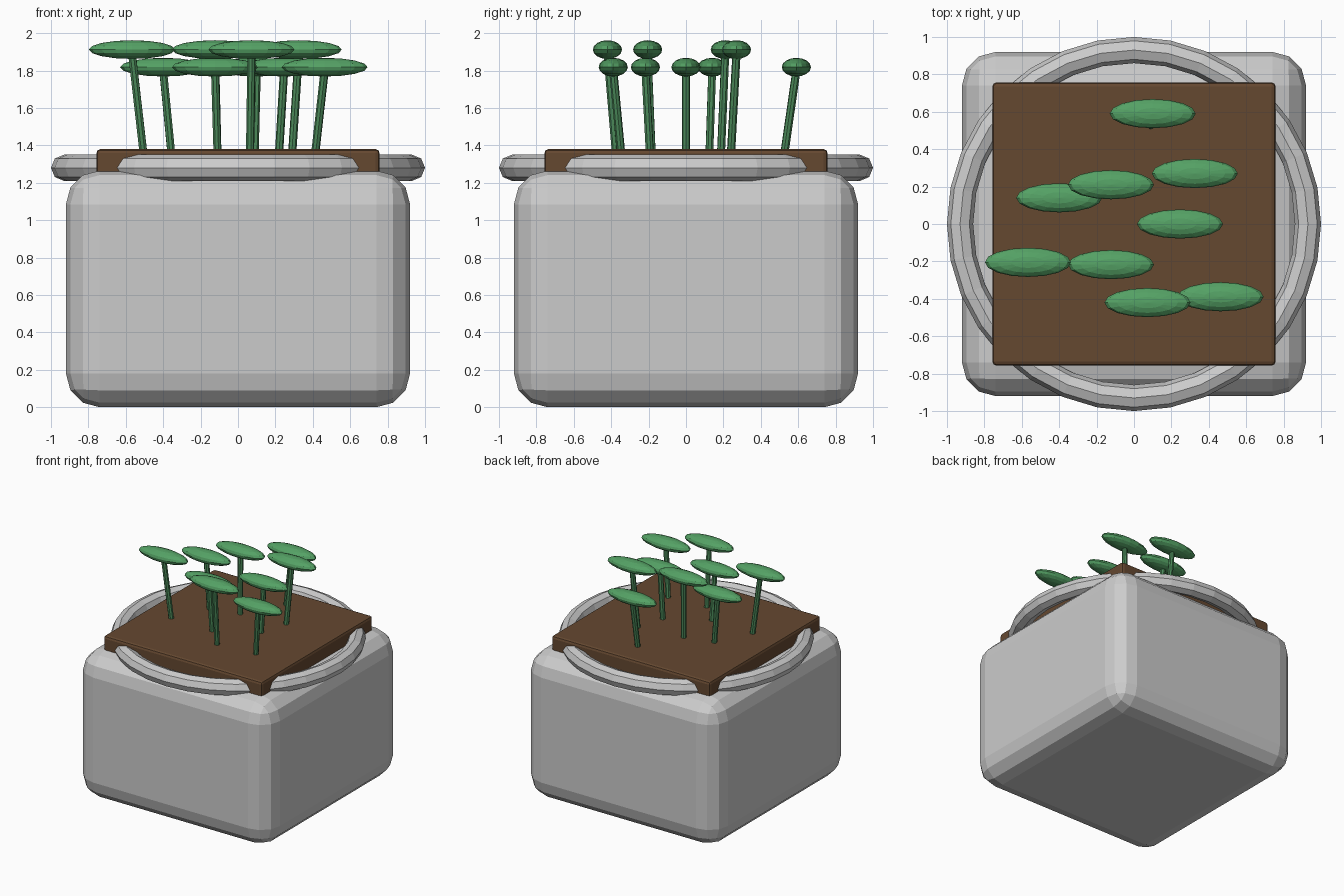
import bpy
from mathutils import Vector

if "Cube" in bpy.data.objects:
    bpy.data.objects.remove(bpy.data.objects["Cube"])


def material(name, color):
    m = bpy.data.materials.new(name)
    m.diffuse_color = (*color, 1)
    m.use_nodes = True
    m.node_tree.nodes["Principled BSDF"].inputs["Base Color"].default_value = m.diffuse_color
    return m


def finish(name, mat=None):
    ob = bpy.context.object
    ob.name = name
    if mat:
        ob.data.materials.append(mat)
    return ob


def rounded_block(name, half, z0, z1, bevel, segments, mat=None):
    bpy.ops.mesh.primitive_cube_add(size=1, location=(0, 0, (z0 + z1) / 2))
    ob = finish(name, mat)
    ob.scale = (2 * half, 2 * half, z1 - z0)
    bpy.ops.object.transform_apply(location=False, rotation=False, scale=True)
    mod = ob.modifiers.new("bevel", 'BEVEL')
    mod.width = bevel
    mod.segments = segments
    return ob


soil_brown = material("soil_brown", (0.13, 0.065, 0.03))
leaf_green = material("leaf_green", (0.09, 0.36, 0.13))
stem_green = material("stem_green", (0.07, 0.25, 0.1))

# Pot body, rim ring and soil
rounded_block("pot_body", 0.92, 0, 1.265, 0.18, 3)
bpy.ops.mesh.primitive_torus_add(major_radius=0.93, minor_radius=0.07,
                                 major_segments=32, minor_segments=8,
                                 location=(0, 0, 1.28))
finish("pot_rim")
rounded_block("soil", 0.757, 1.24, 1.38, 0.022, 2, soil_brown)

# Sprouts: leaf centre positions, stems leaning slightly outward
LOW, HIGH = 1.818, 1.912
sprouts = [(0.10, 0.59, LOW), (0.325, 0.27, HIGH), (-0.40, 0.14, LOW),
           (-0.123, 0.21, HIGH), (0.246, 0, LOW), (-0.567, -0.205, HIGH),
           (-0.123, -0.217, LOW), (0.072, -0.42, HIGH), (0.463, -0.389, LOW)]
for i, (x, y, z) in enumerate(sprouts, 1):
    top = Vector((x, y, z - 0.02))
    base = Vector((x * 0.89, y * 0.89, 1.35))
    axis = top - base
    bpy.ops.mesh.primitive_cylinder_add(
        vertices=8, radius=0.022, depth=axis.length,
        location=(top + base) / 2,
        rotation=axis.to_track_quat('Z', 'Y').to_euler())
    finish(f"stem_{i}", stem_green)
    bpy.ops.mesh.primitive_uv_sphere_add(segments=16, ring_count=8,
                                         radius=1, location=(x, y, z))
    finish(f"leaf_{i}", leaf_green).scale = (0.23, 0.078, 0.05)
